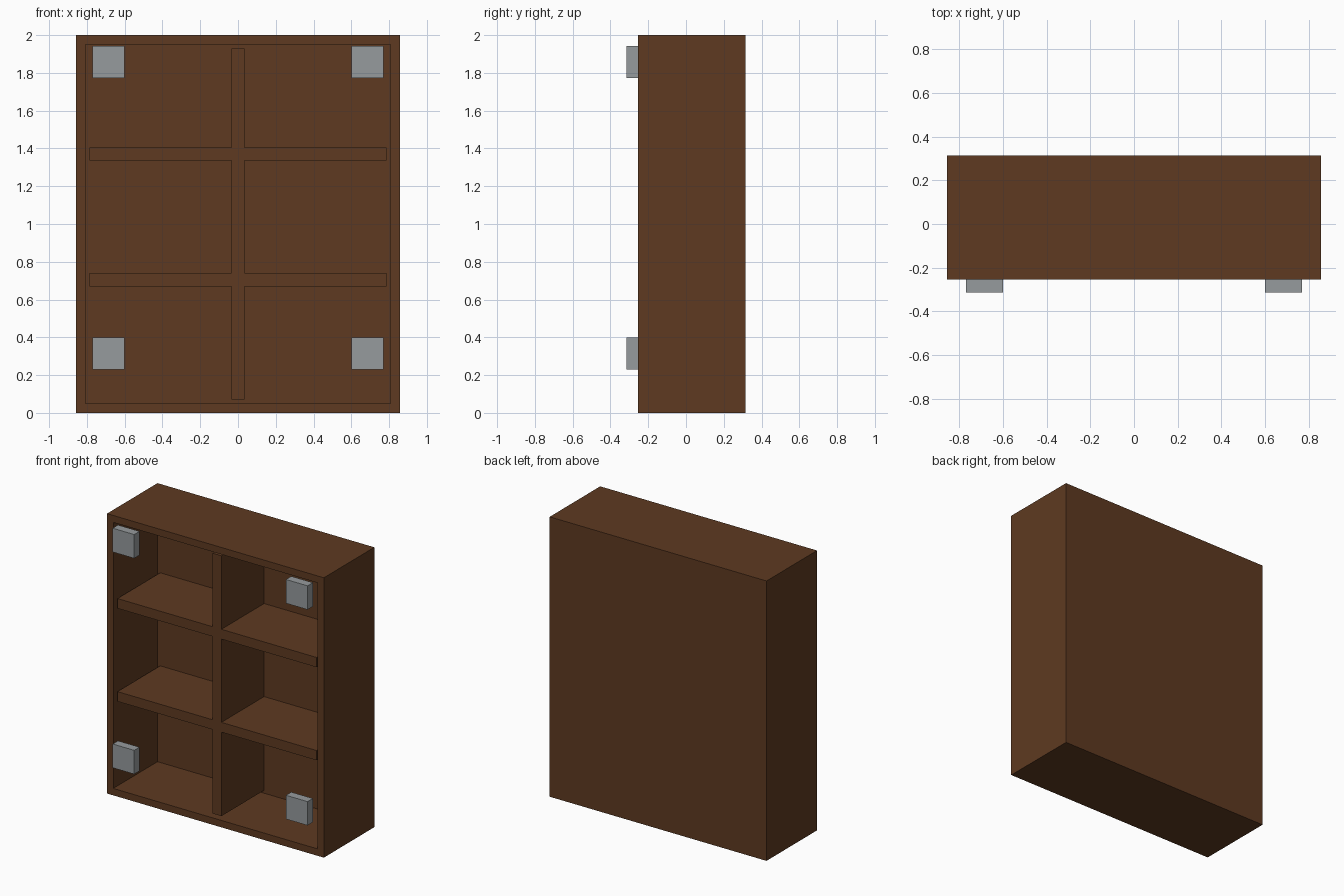
import bpy
import bmesh
from mathutils import Vector

default = bpy.data.objects.get("Cube")
if default:
    bpy.data.objects.remove(default, do_unlink=True)


def make_material(name, colour):
    mat = bpy.data.materials.new(name)
    mat.use_nodes = True
    mat.diffuse_color = colour
    mat.node_tree.nodes["Principled BSDF"].inputs["Base Color"].default_value = colour
    return mat


wood = make_material("brown wood", (0.112, 0.042, 0.015, 1))
metal = make_material("grey metal", (0.305, 0.328, 0.337, 1))


def box(name, low, high, mat, cavity=None):
    """Box between two corners; cavity = (wall, depth) hollows it from the front."""
    low, high = Vector(low), Vector(high)
    bm = bmesh.new()
    bmesh.ops.create_cube(bm, size=1)
    bmesh.ops.scale(bm, vec=high - low, verts=bm.verts)
    bmesh.ops.translate(bm, vec=(low + high) / 2, verts=bm.verts)
    if cavity:
        wall, depth = cavity
        front = min(bm.faces, key=lambda f: f.calc_center_median().y)
        bmesh.ops.inset_region(bm, faces=[front], thickness=wall)
        floor = bmesh.ops.extrude_discrete_faces(bm, faces=[front])["faces"][0]
        bmesh.ops.translate(bm, vec=(0, depth, 0), verts=floor.verts)
    mesh = bpy.data.meshes.new(name)
    bm.to_mesh(mesh)
    bm.free()
    mesh.materials.append(mat)
    obj = bpy.data.objects.new(name, mesh)
    bpy.context.collection.objects.link(obj)
    return obj


half_width, front, back, height = 0.857, -0.255, 0.315, 2.0
wall = 0.07
inner = half_width - wall
inner_back = back - wall
shelf_front = front + 0.018

# Open-fronted case
box("case", (-half_width, front, 0), (half_width, back, height), wood,
    cavity=(wall, inner_back - front))

# Central upright, slightly set back from the case edge
box("divider", (-wall / 2, shelf_front, wall),
    (wall / 2, inner_back, height - wall), wood)

# Two shelves on each side of the divider
for side, x0, x1 in (("right", -inner, -wall / 2), ("left", wall / 2, inner)):
    for level, z in (("lower", 0.67), ("upper", 1.335)):
        box(f"{level}_{side}_shelf", (x0, shelf_front, z),
            (x1, inner_back, z + wall), wood)

# Square blocks near the front corners
block = 0.17
for side, x in (("right", -0.77), ("left", 0.60)):
    for level, z in (("lower", 0.23), ("upper", 1.772)):
        box(f"{level}_{side}_block", (x, -0.315, z),
            (x + block, front, z + block), metal)
